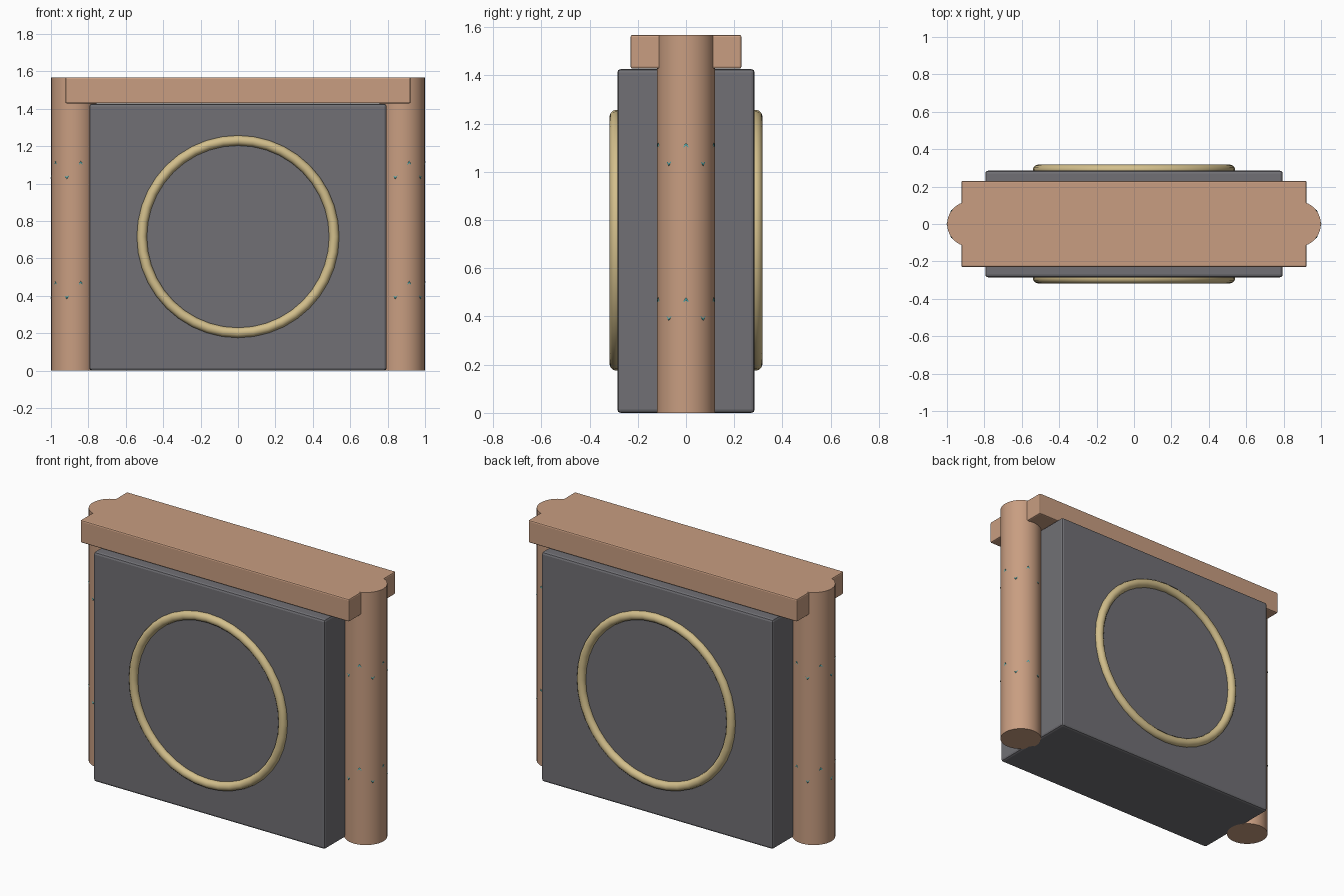
import bpy
import math

if "Cube" in bpy.data.objects:
    bpy.data.objects.remove(bpy.data.objects["Cube"])


def material(name, rgb):
    m = bpy.data.materials.new(name)
    m.diffuse_color = (*rgb, 1.0)
    m.use_nodes = True
    m.node_tree.nodes["Principled BSDF"].inputs["Base Color"].default_value = m.diffuse_color
    return m


CLAY = material("warm_clay", (0.58, 0.34, 0.22))
SLATE = material("slate_grey", (0.165, 0.163, 0.178))
GOLD = material("pale_gold", (0.65, 0.52, 0.26))
TEAL = material("teal", (0.06, 0.42, 0.45))


def finish(name, mat):
    ob = bpy.context.object
    ob.name = name
    ob.data.materials.append(mat)
    return ob


def box(name, size, z, mat, bevel):
    bpy.ops.mesh.primitive_cube_add(size=1, location=(0, 0, z))
    ob = finish(name, mat)
    ob.scale = size
    bpy.ops.object.transform_apply(location=False, rotation=False, scale=True)
    mod = ob.modifiers.new("soft_edges", 'BEVEL')
    mod.width = bevel
    mod.segments = 2


def zigzag(name, x, z):
    # wire that zigzags around a column, its corners just breaking the surface
    cu = bpy.data.curves.new(name, 'CURVE')
    cu.dimensions = '3D'
    cu.bevel_depth = 0.006
    cu.bevel_resolution = 2
    sp = cu.splines.new('POLY')
    sp.points.add(9)
    for k, p in enumerate(sp.points):
        a = math.radians(36 * k)
        dz = 0.043 if k % 2 == 0 else -0.043
        p.co = (x + 0.118 * math.cos(a), 0.118 * math.sin(a), z + dz, 1)
    sp.use_cyclic_u = True
    cu.materials.append(TEAL)
    bpy.context.collection.objects.link(bpy.data.objects.new(name, cu))


# Slab and lintel
box("slab", (1.59, 0.57, 1.426), 0.713, SLATE, 0.014)
box("lintel", (1.846, 0.46, 0.14), 1.498, CLAY, 0.008)

# Columns with zigzag bands
for side, x in (("left", -0.878), ("right", 0.878)):
    bpy.ops.mesh.primitive_cylinder_add(vertices=40, radius=0.121, depth=1.568,
                                        location=(x, 0, 0.784))
    finish(side + "_column", CLAY)
    bpy.ops.object.shade_smooth_by_angle(angle=math.radians(35))
    for level, z in (("lower", 0.43), ("upper", 1.072)):
        zigzag(f"{side}_{level}_zigzag", x, z)

# Ring on each face of the slab
for side, y in (("front", -0.29), ("back", 0.29)):
    bpy.ops.mesh.primitive_torus_add(location=(0, y, 0.716),
                                     rotation=(math.pi / 2, 0, 0),
                                     major_radius=0.514, minor_radius=0.027,
                                     major_segments=40, minor_segments=12)
    finish(side + "_ring", GOLD)
    bpy.ops.object.shade_smooth_by_angle(angle=math.radians(40))
